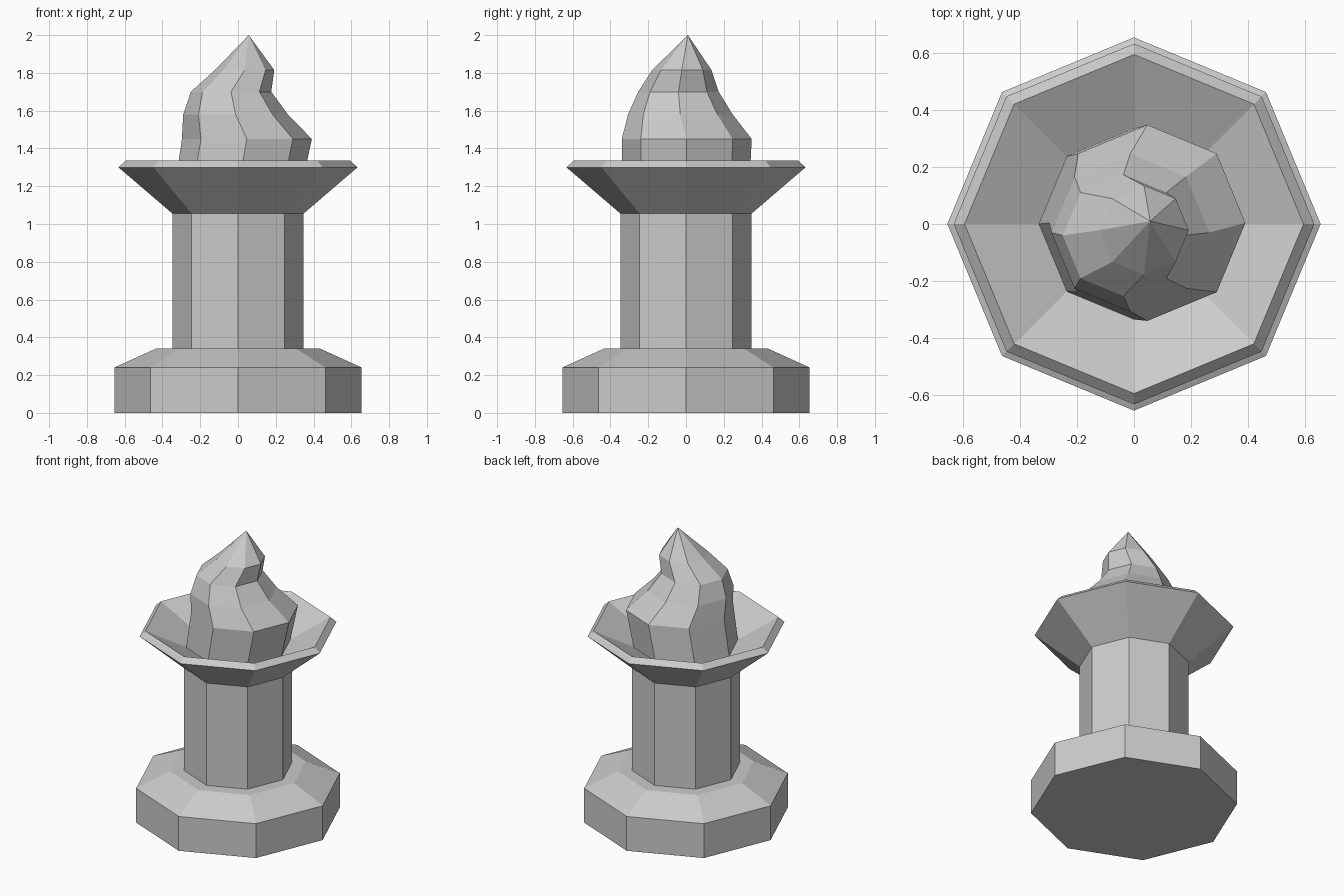
import bpy, bmesh
from math import cos, sin, pi

if "Cube" in bpy.data.objects:
    bpy.data.objects.remove(bpy.data.objects["Cube"])

SIDES = 8


def stack(name, rings, tip=None):
    """Skin octagonal rings (cx, cy, radius, z); close with a cap or a pointed tip."""
    bm = bmesh.new()
    loops = [[bm.verts.new((cx + r * cos(2 * pi * i / SIDES),
                            cy + r * sin(2 * pi * i / SIDES), z))
              for i in range(SIDES)] for cx, cy, r, z in rings]
    for a, b in zip(loops, loops[1:]):
        for i in range(SIDES):
            j = (i + 1) % SIDES
            bm.faces.new((a[i], a[j], b[j], b[i]))
    bm.faces.new(loops[0][::-1])
    if tip:
        t = bm.verts.new(tip)
        for i in range(SIDES):
            bm.faces.new((loops[-1][i], loops[-1][(i + 1) % SIDES], t))
    else:
        bm.faces.new(loops[-1])
    mesh = bpy.data.meshes.new(name)
    bm.to_mesh(mesh)
    bm.free()
    obj = bpy.data.objects.new(name, mesh)
    bpy.context.collection.objects.link(obj)
    return obj


# Pedestal: plinth, bevelled shoulder, column, flared bowl and its sloping inside
profile = [(0.655, 0), (0.655, 0.24), (0.435, 0.34), (0.347, 0.34),
           (0.347, 1.055), (0.633, 1.30), (0.595, 1.335), (0.335, 1.20)]
stack("pedestal_bowl", [(0, 0, r, z) for r, z in profile])

# Flame: octagons that shrink and sway on the way up to an off-centre tip
flame = [(0, 0, 0.335, 1.19), (0.047, 0.004, 0.344, 1.45),
         (-0.013, -0.03, 0.277, 1.58), (-0.037, -0.04, 0.213, 1.70),
         (0.035, -0.022, 0.157, 1.815)]
stack("flame", flame, tip=(0.057, 0.01, 2.0))
